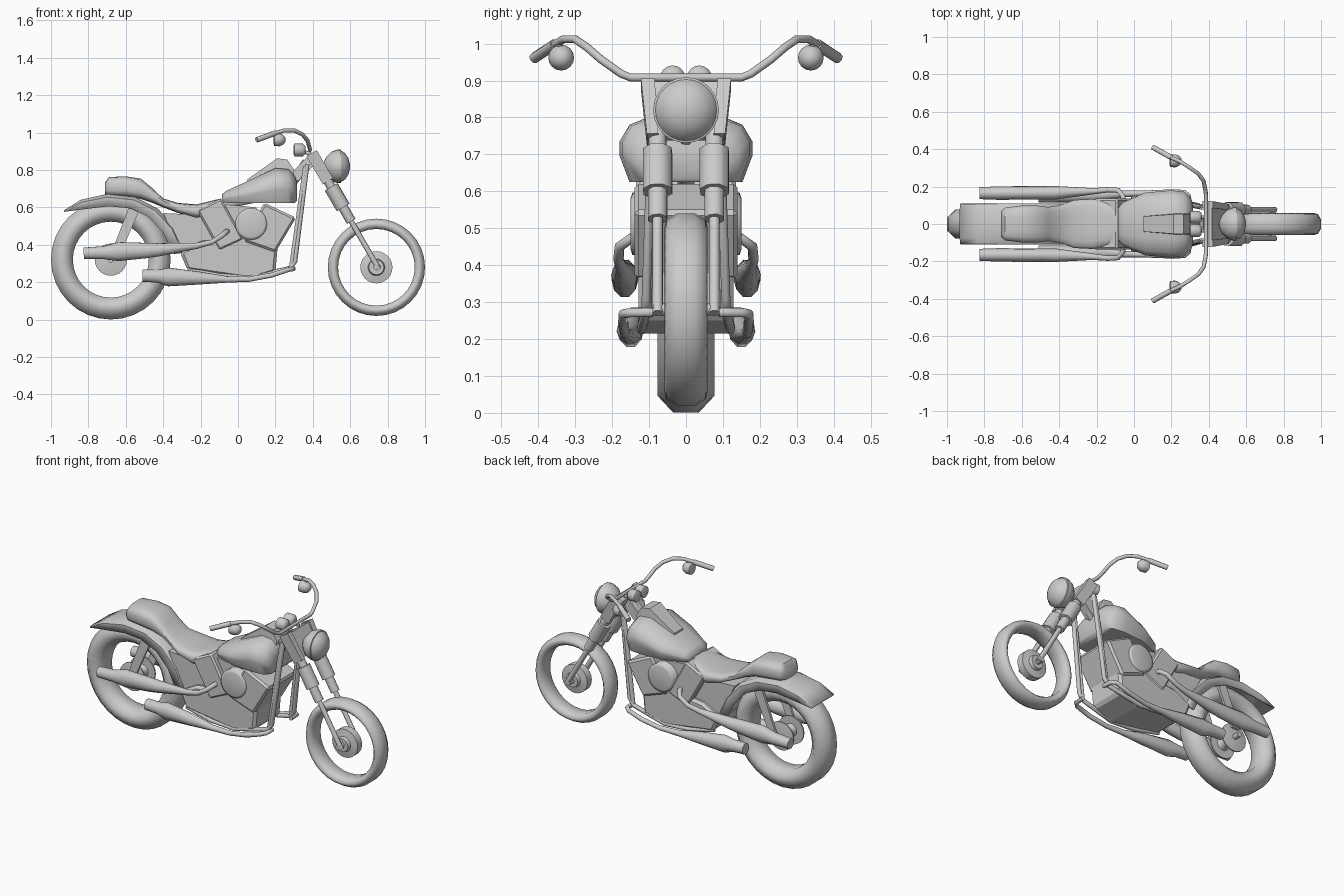
import bpy, bmesh, math
from mathutils import Vector


def finish(name, bm, smooth=35):
    bmesh.ops.recalc_face_normals(bm, faces=bm.faces)
    me = bpy.data.meshes.new(name)
    bm.to_mesh(me)
    bm.free()
    ob = bpy.data.objects.new(name, me)
    bpy.context.collection.objects.link(ob)
    if smooth:
        for o in bpy.context.selected_objects:
            o.select_set(False)
        ob.select_set(True)
        bpy.context.view_layer.objects.active = ob
        bpy.ops.object.shade_smooth_by_angle(angle=math.radians(smooth))
    return ob


def loft(name, rings, loop=True, caps=True, wrap=False, smooth=35):
    bm = bmesh.new()
    vs = [[bm.verts.new(p) for p in r] for r in rings]
    n = len(vs[0])
    pairs = list(zip(vs, vs[1:])) + ([(vs[-1], vs[0])] if wrap else [])
    for a, b in pairs:
        for i in range(n if loop else n - 1):
            j = (i + 1) % n
            bm.faces.new((a[i], a[j], b[j], b[i]))
    if caps and not wrap:
        bm.faces.new(vs[0])
        bm.faces.new(vs[-1])
    return finish(name, bm, smooth)


def lathe(name, c, prof, n=32, closed=False, axis='y', smooth=35):
    """Revolve (radius, offset) pairs about an axis through c."""
    rings = []
    for r, o in prof:
        ring = []
        for k in range(n):
            a = 2 * math.pi * k / n
            u, v = r * math.cos(a), r * math.sin(a)
            ring.append(Vector(c) + Vector((u, o, v) if axis == 'y' else (o, u, v)))
        rings.append(ring)
    return loft(name, rings, wrap=closed, smooth=smooth)


def tube(name, pts, n=8, max_y=1.0):
    """Sweep a round section along (x, y, z, radius) points; max_y flattens it sideways."""
    ps = [Vector(p[:3]) for p in pts]
    rings, u = [], None
    for i, p in enumerate(ps):
        t = (ps[min(i + 1, len(ps) - 1)] - ps[max(i - 1, 0)]).normalized()
        if u is None:
            u = t.orthogonal()
        u = (u - t * u.dot(t)).normalized()
        v, r = t.cross(u), pts[i][3]
        ring = []
        for k in range(n):
            a = 2 * math.pi * (k + 0.5) / n
            d = r * (u * math.cos(a) + v * math.sin(a))
            d.y *= min(1, max_y / r)
            ring.append(p + d)
        rings.append(ring)
    return loft(name, rings, smooth=50)


def prism(name, pts, y0, y1, bevel=0.0):
    ob = loft(name, [[(x, y, z) for x, z in pts] for y in (y0, y1)], smooth=0)
    if bevel:
        m = ob.modifiers.new("edge", 'BEVEL')
        m.width, m.segments = bevel, 1
    return ob


def shell(name, stations, power, n=16, smooth=50):
    """Loft rounded sections: (x, half_width, z_low, z_high)."""
    rings = []
    for x, w, lo, hi in stations:
        ring = []
        for k in range(n):
            a = 2 * math.pi * (k + 0.5) / n
            c, s = math.cos(a), math.sin(a)
            ring.append((x, w * math.copysign(abs(c) ** power, c),
                         (lo + hi) / 2 + (hi - lo) / 2 * math.copysign(abs(s) ** power, s)))
        rings.append(ring)
    return loft(name, rings, smooth=smooth)


# Wheels: open rings with separate hubs
RW, FW = (-0.68, 0, 0.321), (0.74, 0, 0.28)
lathe("rear_tyre", RW, [(0.32, -0.035), (0.32, 0.035), (0.275, 0.077), (0.24, 0.077), (0.203, 0.04),
                        (0.203, -0.04), (0.24, -0.077), (0.275, -0.077)], closed=True, smooth=65)
lathe("front_tyre", FW, [(0.26, -0.025), (0.26, 0.025), (0.243, 0.053), (0.225, 0.058), (0.205, 0.035),
                         (0.205, -0.035), (0.225, -0.058), (0.243, -0.053)], closed=True, smooth=65)
lathe("front_axle", FW, [(0.016, -0.09), (0.016, 0.09)], 12)
lathe("front_hub", FW, [(0.04, -0.05), (0.045, -0.03), (0.086, -0.022), (0.086, 0.022), (0.045, 0.03), (0.04, 0.05)], 24)
lathe("rear_axle", RW, [(0.016, -0.1), (0.016, 0.1)], 12)
lathe("rear_hub", RW, [(0.042, -0.05), (0.03, -0.025), (0.03, 0.025), (0.042, 0.05)], 20)
for s in (-1, 1):
    lathe("rear_brake_disc", RW, [(0.086, s * 0.045), (0.086, s * 0.053), (0.045, s * 0.06)], 24)

# Rear fender, a channel around the wheel
outer = [(-0.93, 0.58), (-0.84, 0.637), (-0.7, 0.668), (-0.55, 0.652), (-0.43, 0.59), (-0.34, 0.49), (-0.28, 0.36)]
inner = [(-0.925, 0.577), (-0.83, 0.59), (-0.69, 0.606), (-0.575, 0.595), (-0.48, 0.55), (-0.4, 0.465), (-0.345, 0.35)]
rings = []
for (a, b), (c, d) in zip(outer, inner):
    e = (a * 0.75 + c * 0.25, b * 0.75 + d * 0.25)
    rings.append([(c, -0.105, d), (e[0], -0.105, e[1]), (a, -0.075, b),
                  (a, 0.075, b), (e[0], 0.105, e[1]), (c, 0.105, d)])
f = loft("rear_fender", rings, loop=False, caps=False, smooth=30)
m = f.modifiers.new("thickness", 'SOLIDIFY')
m.thickness, m.offset = 0.008, 0

# Seat with raised passenger part
shell("seat", [(-0.71, 0.07, 0.67, 0.735), (-0.69, 0.088, 0.66, 0.763), (-0.6, 0.1, 0.655, 0.767),
               (-0.52, 0.1, 0.645, 0.755), (-0.46, 0.092, 0.625, 0.705), (-0.4, 0.1, 0.6, 0.648),
               (-0.32, 0.13, 0.57, 0.624), (-0.22, 0.135, 0.54, 0.617), (-0.14, 0.12, 0.56, 0.637),
               (-0.09, 0.09, 0.58, 0.648)], 0.6)

# Fuel tank and console
rings = []
for x, w, lo, sh, hi in [(-0.085, 0.085, 0.627, 0.645, 0.672), (-0.06, 0.115, 0.625, 0.66, 0.69),
                         (0.06, 0.168, 0.625, 0.69, 0.745), (0.2, 0.18, 0.625, 0.735, 0.81),
                         (0.27, 0.172, 0.625, 0.735, 0.805), (0.305, 0.14, 0.625, 0.71, 0.77),
                         (0.315, 0.1, 0.635, 0.7, 0.735)]:
    half = [(w * 0.85, lo), (w, sh - (sh - lo) * 0.35), (w, sh), (w * 0.85, sh + (hi - sh) * 0.6), (w * 0.45, hi)]
    rings.append([(x, y, z) for y, z in half] + [(x, -y, z) for y, z in reversed(half)])
loft("fuel_tank", rings, smooth=50)
loft("tank_console", [[(x, -w, b), (x, w, b), (x, w * 0.9, t), (x, -w * 0.9, t)] for x, w, b, t in
                      [(0.05, 0.045, 0.68, 0.75), (0.21, 0.058, 0.75, 0.863),
                       (0.265, 0.06, 0.75, 0.855), (0.3, 0.06, 0.72, 0.8)]], smooth=0)

# Engine and body
prism("engine_block", [(-0.27, 0.265), (0.07, 0.215), (0.2, 0.255), (0.215, 0.42), (0.13, 0.46),
                       (-0.2, 0.42), (-0.31, 0.36)], -0.128, 0.128, 0.015)
prism("side_panel", [(-0.4, 0.57), (-0.3, 0.35), (-0.24, 0.3), (0.1, 0.4), (0.1, 0.6), (-0.1, 0.62), (-0.2, 0.56)],
      -0.1, 0.1)
prism("rear_cylinder", [(-0.22, 0.585), (-0.09, 0.65), (0.03, 0.43), (-0.1, 0.37)], -0.135, 0.135, 0.01)
prism("front_cylinder", [(0.14, 0.625), (0.31, 0.545), (0.2, 0.36), (0.03, 0.42)], -0.14, 0.14, 0.012)
lathe("air_cleaner", (0.07, 0, 0.512), [(0.07, -0.15), (0.085, -0.145), (0.085, 0.145), (0.07, 0.15)], 28, smooth=75)
tube("backbone", [(-0.1, 0, 0.61, 0.025), (0.25, 0, 0.68, 0.025), (0.37, 0, 0.84, 0.03)])

# Front fork built along the steering axis
top, low = Vector((0.385, 0, 0.905)), Vector((0.748, 0, 0.28))
ax = (low - top).normalized()
nx = Vector((-ax.z, 0, ax.x))


def along(z):
    return top + (low - top) * ((top.z - z) / (top.z - low.z))


def fork_box(name, sections, t):
    loft(name, [[along(z) + nx * a + Vector((0, y, 0)) for a, y in ((-t, y0), (t, y0), (t, y1), (-t, y1))]
                for z, y0, y1 in sections], smooth=0)


fork_box("steering_head", [(0.885, -0.09, 0.09), (0.75, -0.09, 0.09)], 0.025)
prism("neck_bracket", [(0.29, 0.79), (0.37, 0.87), (0.4, 0.82), (0.32, 0.74)], -0.03, 0.03)
for s in (-1, 1):
    y = s * 0.077
    fork_box("fork_plate", [(0.89, s * 0.085, s * 0.122), (0.74, s * 0.075, s * 0.106)], 0.032)
    for nm, z0, z1, r in (("fork_collar", 0.75, 0.695, 0.026), ("fork_sleeve", 0.71, 0.6, 0.042),
                          ("fork_boot", 0.6, 0.525, 0.028), ("fork_leg", 0.53, 0.27, 0.015)):
        a, b = along(z0), along(z1)
        tube(nm, [(a.x, y, a.z, r), (b.x, y, b.z, r)])

# Headlamp
lathe("headlamp", (0.53, 0, 0.82), [(0.02, -0.072), (0.05, -0.058), (0.078, -0.03), (0.089, 0.0), (0.089, 0.02),
                                    (0.083, 0.022), (0.07, 0.043), (0.045, 0.06), (0.015, 0.068)], 24, axis='x')
tube("headlamp_mount", [(0.42, 0, 0.82, 0.02), (0.48, 0, 0.82, 0.02)])

# Handlebar, mirrored half path
half = [(0.105, 0.41, 0.963), (0.2, 0.355, 0.998), (0.25, 0.332, 1.012), (0.3, 0.3, 1.012), (0.345, 0.268, 0.99),
        (0.372, 0.23, 0.957), (0.383, 0.175, 0.918), (0.385, 0.15, 0.908)]
tube("handlebar", [(x, y, z, 0.011) for x, y, z in half] + [(x, -y, z, 0.011) for x, y, z in reversed(half)])
for s in (-1, 1):
    tube("hand_grip", [(0.1, s * 0.411, 0.961, 0.015), (0.2, s * 0.355, 0.998, 0.015)])
    lathe("turn_signal", (0.22, s * 0.338, 0.962), [(0.022, -0.03), (0.034, -0.026), (0.035, 0.0), (0.028, 0.02),
                                                    (0.012, 0.033)], 16, axis='x', smooth=60)
    tube("signal_stem", [(0.22, s * 0.338, 0.98, 0.008), (0.225, s * 0.345, 1.005, 0.008)])
    lathe("gauge", (0.328, s * 0.036, 0.907), [(0.024, -0.03), (0.034, -0.025), (0.034, 0.02), (0.02, 0.033)], 16, axis='x', smooth=60)
    tube("gauge_stem", [(0.33, s * 0.036, 0.905, 0.01), (0.39, s * 0.036, 0.885, 0.01)])

    # Frame rails and fender strut
    tube("down_tube", [(0.36, s * 0.09, 0.82, 0.013), (0.285, s * 0.105, 0.28, 0.013)])
    tube("front_rail", [(0.37, s * 0.09, 0.83, 0.013), (0.305, s * 0.108, 0.31, 0.013), (0.28, s * 0.108, 0.275, 0.013),
                        (0.06, s * 0.12, 0.225, 0.013), (-0.1, s * 0.12, 0.235, 0.013), (-0.27, s * 0.11, 0.27, 0.013)])
    prism("fender_strut", [(-0.58, 0.61), (-0.52, 0.6), (-0.63, 0.35), (-0.68, 0.35)], s * 0.085, s * 0.1)

    # Exhausts: upper and lower with flattened, tapered mufflers
    tube("upper_exhaust", [(-0.055, s * 0.1, 0.475, 0.014), (-0.06, s * 0.15, 0.472, 0.014), (-0.085, s * 0.18, 0.45, 0.014),
                           (-0.14, s * 0.183, 0.415, 0.014), (-0.22, s * 0.175, 0.395, 0.017),
                           (-0.42, s * 0.167, 0.374, 0.036), (-0.48, s * 0.166, 0.37, 0.042),
                           (-0.64, s * 0.166, 0.364, 0.053), (-0.72, s * 0.165, 0.358, 0.036),
                           (-0.825, s * 0.165, 0.355, 0.032)], 10, 0.036)
    tube("lower_exhaust", [(0.295, s * 0.09, 0.272, 0.013), (0.293, s * 0.15, 0.272, 0.013), (0.27, s * 0.17, 0.268, 0.013),
                           (0.18, s * 0.17, 0.238, 0.014), (0.06, s * 0.165, 0.216, 0.014),
                           (-0.06, s * 0.16, 0.215, 0.018), (-0.2, s * 0.153, 0.222, 0.035),
                           (-0.37, s * 0.15, 0.228, 0.052), (-0.43, s * 0.15, 0.233, 0.036),
                           (-0.51, s * 0.15, 0.235, 0.034)], 10, 0.036)
